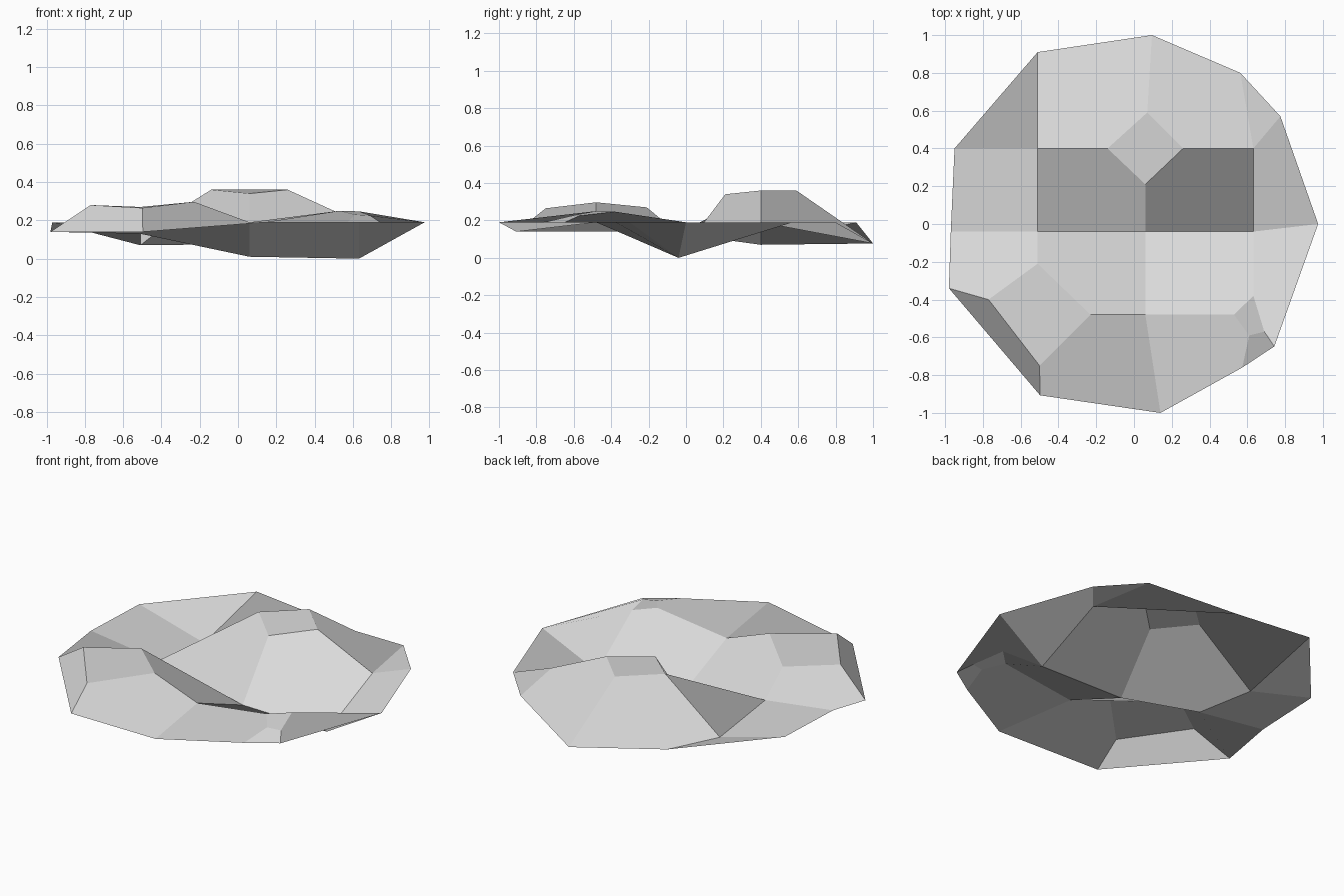
import bpy
from mathutils import Vector

old_cube = bpy.data.objects.get("Cube")
if old_cube:
    bpy.data.objects.remove(old_cube, do_unlink=True)

# Shared levels and grid lines of the faceted sheet
RIM, LOW_RIM, PIT, TOP = 0.19, 0.14, 0.07, 0.36
WEST, MID, EAST = -0.51, 0.06, 0.632
SOUTH, VALLEY, NORTH = -0.48, -0.04, 0.4

points = {
    # grid corners
    "pit": (WEST, NORTH, PIT),
    "bank": (WEST, VALLEY, 0.13),
    "trough_mid": (MID, VALLEY, 0.01),
    "trough_east": (EAST, VALLEY, 0),
    "shelf": (EAST, NORTH, RIM),
    "saddle": (MID, SOUTH, RIM),
    # north summit
    "top_w": (-0.14, NORTH, TOP),
    "top_n": (0.07, 0.59, TOP),
    "top_e": (0.26, NORTH, TOP),
    "top_s": (MID, 0.21, 0.34),
    # southwest summit
    "hill_n": (WEST, -0.21, 0.27),
    "hill_w": (-0.77, -0.4, 0.28),
    "hill_s": (-0.5, -0.75, 0.265),
    "hill_e": (-0.23, SOUTH, 0.297),
    # southeast summit
    "knoll_w": (0.53, SOUTH, 0.25),
    "knoll_n": (EAST, -0.38, 0.247),
    "knoll_e": (0.69, -0.57, 0.225),
    "knoll_s": (0.61, -0.59, 0.23),
    # outer rim
    "rim_e": (0.975, 0, RIM),
    "rim_ene": (0.775, 0.57, RIM),
    "rim_ne": (0.563, 0.8, RIM),
    "rim_n": (0.095, 1, 0.077),
    "rim_nw": (WEST, 0.91, RIM),
    "rim_wnw": (-0.95, NORTH, RIM),
    "rim_w": (-0.97, VALLEY, RIM),
    "rim_wsw": (-0.98, -0.34, LOW_RIM),
    "rim_sw": (-0.497, -0.907, LOW_RIM),
    "rim_s": (0.14, -1, RIM),
    "rim_sse": (0.573, -0.76, RIM),
    "rim_se": (0.743, -0.648, RIM),
}

# Facets, counter-clockwise from above; each folds in a fan from its first point
facets = [
    # summit caps
    "top_w top_s top_e top_n",
    "hill_n hill_w hill_s hill_e",
    "knoll_n knoll_w knoll_s knoll_e",
    # slopes to the trough
    "top_w pit bank trough_mid top_s",
    "shelf top_e top_s trough_mid trough_east",
    "trough_mid bank hill_n hill_e saddle",
    "trough_east trough_mid saddle knoll_w knoll_n",
    # slopes to the rim
    "rim_n rim_nw pit top_w top_n",
    "rim_n top_n top_e shelf rim_ne",
    "shelf rim_ene rim_ne",
    "rim_ene shelf trough_east rim_e",
    "rim_e trough_east knoll_n knoll_e rim_se",
    "rim_se knoll_e knoll_s rim_sse",
    "knoll_w saddle rim_s rim_sse knoll_s",
    "saddle hill_e hill_s rim_sw rim_s",
    "hill_w rim_wsw rim_sw hill_s",
    "bank rim_w rim_wsw hill_w hill_n",
    "pit rim_wnw rim_w bank",
    "rim_nw rim_wnw pit",
]

# Fold every facet into triangles that share one flat shading normal
names = list(points)
coords = [Vector(p) for p in points.values()]
triangles, normals = [], []
for facet in facets:
    first, *others = [names.index(n) for n in facet.split()]
    fan = [(first, a, b) for a, b in zip(others, others[1:])]
    normal = Vector()
    for a, b, c in fan:
        normal += (coords[b] - coords[a]).cross(coords[c] - coords[a])
    triangles += fan
    normals += [normal.normalized()] * (3 * len(fan))

mesh = bpy.data.meshes.new("rock_sheet")
mesh.from_pydata(coords, [], triangles, shade_flat=False)
mesh.update()
mesh.normals_split_custom_set(normals)

# Pale grey stone
stone = bpy.data.materials.new("pale_grey")
stone.use_nodes = True
colour = (0.7, 0.7, 0.7, 1)
stone.diffuse_color = colour
stone.node_tree.nodes["Principled BSDF"].inputs["Base Color"].default_value = colour
mesh.materials.append(stone)

sheet = bpy.data.objects.new("rock_sheet", mesh)
bpy.context.collection.objects.link(sheet)
